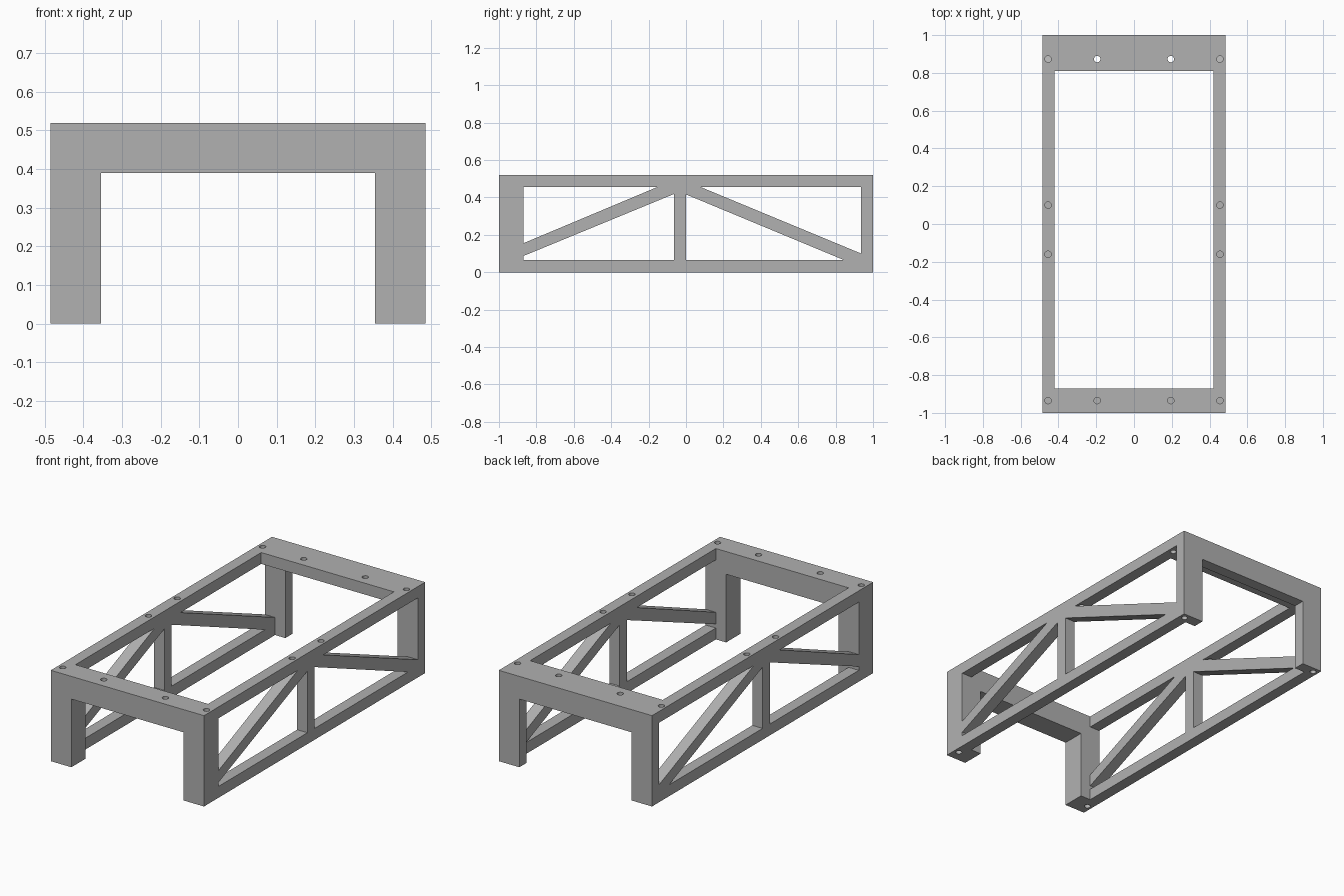
import bpy, bmesh
from mathutils import Vector

cube = bpy.data.objects.get("Cube")
if cube:
    bpy.data.objects.remove(cube, do_unlink=True)

W, WALL, LEG, H = 0.485, 0.065, 0.13, 0.52   # half width, wall, leg width, height
INNER = W - WALL
FRONT, BACK = -1 + LEG, 1 - WALL             # inner faces of the end frames

grey = bpy.data.materials.new("light_grey")
grey.use_nodes = True
grey.diffuse_color = (0.44, 0.44, 0.44, 1)
grey.node_tree.nodes["Principled BSDF"].inputs["Base Color"].default_value = (0.44, 0.44, 0.44, 1)


def prism(name, points, start, offset):
    """Extrude a closed outline; start maps a 2D point to 3D."""
    bm = bmesh.new()
    face = bm.faces.new([bm.verts.new(start(a, b)) for a, b in points])
    out = bmesh.ops.extrude_face_region(bm, geom=[face])
    moved = [v for v in out["geom"] if isinstance(v, bmesh.types.BMVert)]
    bmesh.ops.translate(bm, verts=moved, vec=Vector(offset))
    bmesh.ops.recalc_face_normals(bm, faces=bm.faces)
    mesh = bpy.data.meshes.new(name)
    bm.to_mesh(mesh)
    bm.free()
    mesh.materials.append(grey)
    obj = bpy.data.objects.new(name, mesh)
    bpy.context.collection.objects.link(obj)
    return obj


def modify(obj, kind, **settings):
    mod = obj.modifiers.new(kind.lower(), kind)
    for key, value in settings.items():
        setattr(mod, key, value)
    bpy.ops.object.select_all(action="DESELECT")
    obj.select_set(True)
    bpy.context.view_layer.objects.active = obj
    bpy.ops.object.modifier_apply(modifier=mod.name)


def cut(obj, cutter):
    cutter.hide_render = True
    modify(obj, "BOOLEAN", operation="DIFFERENCE", solver="EXACT", object=cutter)
    bpy.data.objects.remove(cutter, do_unlink=True)


def drill(obj, x, y, z):
    """Blind screw hole centred on a horizontal surface."""
    bpy.ops.mesh.primitive_cylinder_add(vertices=24, radius=0.017, depth=0.2, location=(x, y, z))
    cut(obj, bpy.context.object)


def end_frame(name, y, depth):
    """Upside-down U made of a beam and two legs."""
    beam, leg = H - LEG, W - LEG
    outline = [(-W, 0), (-leg, 0), (-leg, beam), (leg, beam),
               (leg, 0), (W, 0), (W, H), (-W, H)]
    return prism(name, outline, lambda a, b: (a, y, b), (0, depth, 0))


# End frames
front_frame = end_frame("front_frame", -1, LEG)
for x in (-0.455, -0.195, 0.195, 0.455):
    drill(front_frame, x, -0.935, H)
back_frame = end_frame("back_frame", BACK, WALL)
for x in (-0.455, 0.455):
    drill(front_frame, x, -0.935, 0)
    drill(back_frame, x, 0.967, 0)

# Shelf behind the back beam
ledge = [(-INNER, 0.81), (INNER, 0.81), (INNER, BACK), (-INNER, BACK)]
back_shelf = prism("back_shelf", ledge, lambda a, b: (a, b, H - WALL), (0, 0, WALL))
for x in (-0.195, 0.195):
    drill(back_shelf, x, 0.873, H)

# Side trusses: a panel with four openings, mirrored to the other side
side_trusses = prism("side_trusses", [(FRONT, 0), (BACK, 0), (BACK, H), (FRONT, H)],
                     lambda a, b: (INNER, a, b), (WALL, 0, 0))
TOP = H - WALL
front_end, back_end = FRONT - 0.05, BACK + 0.05
openings = [
    [(front_end, 0.134), (-0.155, TOP), (front_end, TOP)],
    [(front_end, WALL), (-WALL, WALL), (-WALL, 0.418), (front_end, 0.064 + 0.002)],
    [(0, WALL), (0.845, WALL), (0, 0.416)],
    [(0.08, TOP), (back_end, TOP), (back_end, 0.08)],
]
for points in openings:
    cut(side_trusses, prism("opening_cutter", points, lambda a, b: (INNER - 0.1, a, b), (0.3, 0, 0)))
for y in (-0.16, 0.1, 0.873):
    drill(side_trusses, 0.455, y, H)
modify(side_trusses, "MIRROR", use_axis=(True, False, False), use_mirror_merge=False)

# Flat faces with smooth hole walls
for obj in (front_frame, back_frame, back_shelf, side_trusses):
    bpy.ops.object.select_all(action="DESELECT")
    obj.select_set(True)
    bpy.context.view_layer.objects.active = obj
    bpy.ops.object.shade_smooth_by_angle()
